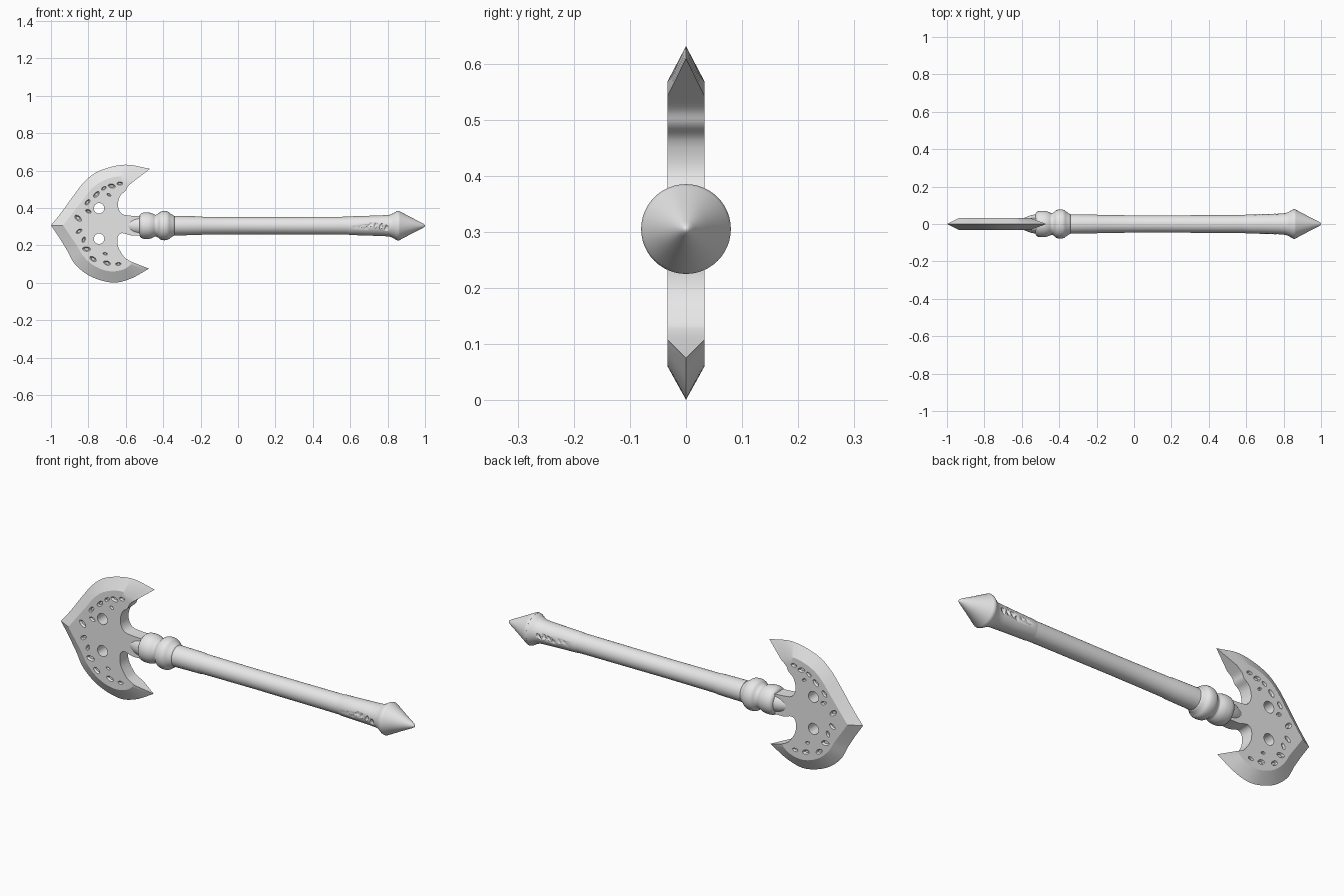
import bpy, bmesh, math, random
from mathutils import Matrix, Vector

if "Cube" in bpy.data.objects:
    bpy.data.objects.remove(bpy.data.objects["Cube"])

random.seed(4)
ZC = 0.305     # height of the shaft axis
T = 0.033      # half thickness of the blade

steel = bpy.data.materials.new("plain_grey")
steel.diffuse_color = (0.8, 0.8, 0.8, 1)
steel.use_nodes = True
steel.node_tree.nodes["Principled BSDF"].inputs["Base Color"].default_value = steel.diffuse_color


def finish(name, bm, angle=35):
    bmesh.ops.recalc_face_normals(bm, faces=bm.faces)
    if bm.calc_volume(signed=True) < 0:
        bmesh.ops.reverse_faces(bm, faces=bm.faces)
    me = bpy.data.meshes.new(name)
    bm.to_mesh(me)
    bm.free()
    ob = bpy.data.objects.new(name, me)
    bpy.context.collection.objects.link(ob)
    me.materials.append(steel)
    bpy.ops.object.select_all(action='DESELECT')
    ob.select_set(True)
    bpy.context.view_layer.objects.active = ob
    bpy.ops.object.shade_smooth_by_angle(angle=math.radians(angle))
    return ob


def spline(pts, n=6):
    """Catmull-Rom curve through 2D points."""
    p = [Vector(q) for q in pts]
    p = [2 * p[0] - p[1]] + p + [2 * p[-1] - p[-2]]
    out = []
    for i in range(1, len(p) - 2):
        a, b, c, d = p[i - 1:i + 3]
        for k in range(n):
            t = k / n
            out.append(0.5 * (2 * b + (c - a) * t + (2 * a - 5 * b + 4 * c - d) * t * t
                              + (3 * b - a - 3 * c + d) * t ** 3))
    return out + [p[-2]]


# Blade: sharp outer edge, bevel line, and thick concave inner edge
edge = spline([(-0.476, 0.075), (-0.578, 0.02), (-0.674, 0.001), (-0.79, 0.035),
               (-0.872, 0.10), (-0.915, 0.175)])
edge += spline([(-0.915, 0.175), (-0.955, 0.24), (-1.0, 0.307)], 4)[1:]
edge += spline([(-1.0, 0.307), (-0.945, 0.375), (-0.89, 0.452)], 4)[1:]
edge += spline([(-0.89, 0.452), (-0.818, 0.543), (-0.738, 0.60), (-0.604, 0.631),
                (-0.47, 0.609)])[1:]
bevel = spline([(-0.56, 0.108), (-0.61, 0.072), (-0.685, 0.061), (-0.765, 0.088),
                (-0.825, 0.14), (-0.862, 0.20)])
bevel += spline([(-0.862, 0.20), (-0.90, 0.255), (-0.935, 0.307)], 4)[1:]
bevel += spline([(-0.935, 0.307), (-0.89, 0.365), (-0.838, 0.432)], 4)[1:]
bevel += spline([(-0.838, 0.432), (-0.78, 0.505), (-0.715, 0.548), (-0.63, 0.568),
                 (-0.558, 0.542)])[1:]
inner = spline([(-0.558, 0.542), (-0.588, 0.516), (-0.602, 0.49), (-0.631, 0.463),
                (-0.642, 0.41), (-0.62, 0.368), (-0.57, 0.358), (-0.50, 0.355)], 4)
inner += spline([(-0.50, 0.255), (-0.57, 0.253), (-0.62, 0.265), (-0.643, 0.243),
                 (-0.64, 0.19), (-0.61, 0.14), (-0.588, 0.122), (-0.56, 0.108)], 4)
outline = bevel + inner[1:-1]
nb = len(bevel)

# Shallow worn carvings on both faces: x, z, half length, turn
pits = [(-0.632, 0.53, 0.016, 0.0), (-0.675, 0.517, 0.02, 0.2), (-0.717, 0.505, 0.015, -0.6),
        (-0.757, 0.472, 0.02, -0.8), (-0.805, 0.43, 0.018, -0.9), (-0.80, 0.382, 0.016, 0.4),
        (-0.855, 0.345, 0.022, 0.7), (-0.85, 0.275, 0.018, -0.6), (-0.825, 0.23, 0.016, -1.2),
        (-0.81, 0.18, 0.022, 0.1), (-0.775, 0.127, 0.02, 0.6), (-0.70, 0.105, 0.02, 0.3),
        (-0.64, 0.10, 0.015, -0.1), (-0.69, 0.47, 0.012, 0.5), (-0.71, 0.155, 0.012, 0.2)]
holes = [(-0.743, 0.398), (-0.743, 0.235)]


def oval(x, z, a, b, turn, n):
    c, s = math.cos(turn), math.sin(turn)
    ring = [(a * math.cos(2 * math.pi * k / n), b * math.sin(2 * math.pi * k / n))
            for k in range(n)]
    return [(x + u * c + v * s, z - u * s + v * c) for u, v in ring]


def loop(bm, pts, y):
    return [bm.verts.new((p[0], y, p[1])) for p in pts]


def strip(bm, r0, r1):
    for k in range(len(r0)):
        j = (k + 1) % len(r0)
        bm.faces.new((r0[k], r0[j], r1[j], r1[k]))


bm = bmesh.new()
rim = loop(bm, edge, 0)
sides, hole_rings = [], []
for s in (-1, 1):
    side = loop(bm, outline, s * T)
    bores = [loop(bm, oval(x, z, 0.028, 0.028, 0, 24), s * T) for x, z in holes]
    dents = [loop(bm, oval(x, z, r, r * 0.55, t, 12), s * T) for x, z, r, t in pits]
    # flat face with openings for the holes and carvings
    border = [bm.edges.new((l[k], l[(k + 1) % len(l)]))
              for l in [side] + bores + dents for k in range(len(l))]
    bmesh.ops.triangle_fill(bm, use_beauty=True, edges=border, normal=(0, s, 0))
    # sunken floor of each carving
    for ring, (x, z, r, t) in zip(dents, pits):
        floor = loop(bm, oval(x, z, r * 0.55, r * 0.3, t, 12), s * (T - 0.009))
        strip(bm, ring, floor)
        bm.faces.new(floor)
    for i in range(nb - 1):
        bm.faces.new((rim[i], rim[i + 1], side[i + 1], side[i]))
    sides.append(side)
    hole_rings.append(bores)
for r0, r1 in zip(*hole_rings):
    strip(bm, r0, r1)
a, b = sides
for i in range(nb - 1, len(outline)):
    j = (i + 1) % len(outline)
    bm.faces.new((a[i], a[j], b[j], b[i]))
bm.faces.new((rim[-1], a[nb - 1], b[nb - 1]))
bm.faces.new((rim[0], b[0], a[0]))
finish("blade", bm, 25)


def lathe(name, profile, seg=48, angle=35):
    """Turn an (x, radius) profile around the shaft axis."""
    bm = bmesh.new()
    rings = [[bm.verts.new((x, r * math.cos(2 * math.pi * k / seg),
                            ZC + r * math.sin(2 * math.pi * k / seg)))
              for k in range(seg)] for x, r in profile]
    for r0, r1 in zip(rings, rings[1:]):
        strip(bm, r0, r1)
    bm.faces.new(rings[0])
    bm.faces.new(rings[-1])
    return finish(name, bm, angle)


# Tapered socket and the two rounded collar rings
lathe("socket", [(-0.62, 0.012), (-0.59, 0.032), (-0.555, 0.046), (-0.50, 0.056), (-0.40, 0.056)])
lathe("collar", spline([(-0.528, 0.048), (-0.522, 0.062), (-0.505, 0.070), (-0.475, 0.070),
                        (-0.455, 0.064), (-0.442, 0.058), (-0.428, 0.063), (-0.415, 0.074),
                        (-0.395, 0.078), (-0.375, 0.075), (-0.36, 0.064), (-0.34, 0.052)], 3), angle=60)

# Shaft with a sleeve step, grip and flared end
lathe("shaft", [(-0.40, 0.053), (-0.20, 0.050), (-0.188, 0.0475), (0.10, 0.046), (0.62, 0.048)])
grip = lathe("grip", [(0.58, 0.046), (0.60, 0.050), (0.70, 0.053), (0.78, 0.056),
                      (0.81, 0.058), (0.83, 0.066), (0.848, 0.077), (0.858, 0.080)], angle=50)

# Worn carvings on the front and back of the grip
bm = bmesh.new()
for s in (-1, 1):
    for k in range(7):
        mat = (Matrix.Translation((0.625 + 0.028 * k, s * 0.056, ZC + random.uniform(-0.02, 0.01)))
               @ Matrix.Rotation(random.uniform(0.2, 0.9), 4, 'Y')
               @ Matrix.Diagonal((0.009, 0.008, 0.018, 1)))
        bmesh.ops.create_icosphere(bm, subdivisions=2, radius=1, matrix=mat)
cutter = finish("grip_carving_cutter", bm)
cutter.hide_render = True
cutter.hide_set(True)
carve = grip.modifiers.new("carving", 'BOOLEAN')
carve.operation, carve.solver, carve.object = 'DIFFERENCE', 'EXACT', cutter

# Pointed pommel
lathe("pommel", [(0.850, 0.078), (0.858, 0.080), (0.866, 0.076), (0.93, 0.042), (0.985, 0.014),
                 (0.996, 0.007), (1.0, 0.002)], angle=50)
